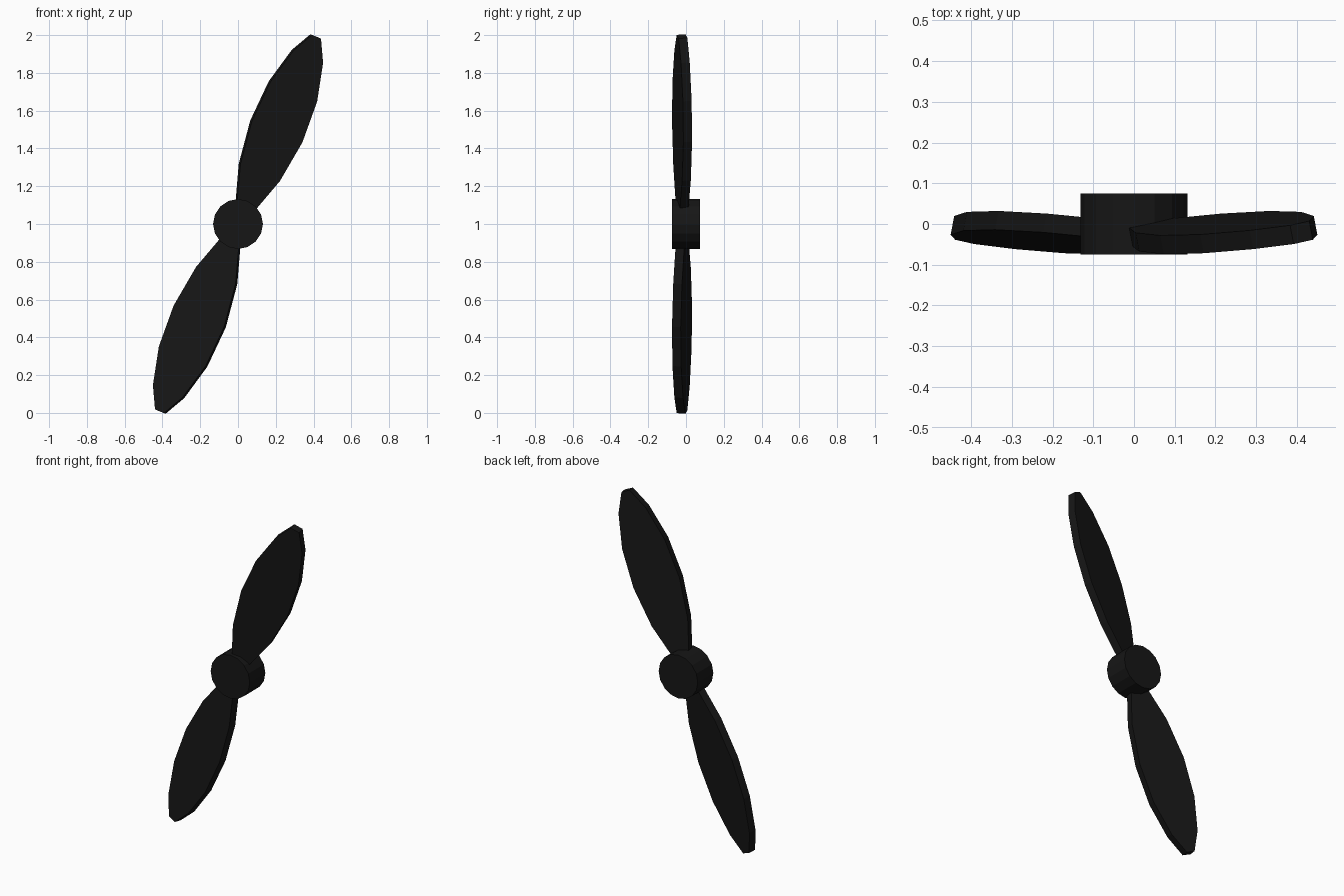
import bpy, bmesh, math
from mathutils import Matrix, Vector

if "Cube" in bpy.data.objects:
    bpy.data.objects.remove(bpy.data.objects["Cube"])

black = bpy.data.materials.new("black_paint")
black.diffuse_color = (0.008, 0.008, 0.008, 1)
black.use_nodes = True
black.node_tree.nodes["Principled BSDF"].inputs["Base Color"].default_value = black.diffuse_color


def finish(name, bm):
    bmesh.ops.recalc_face_normals(bm, faces=bm.faces)
    mesh = bpy.data.meshes.new(name)
    bm.to_mesh(mesh)
    bm.free()
    mesh.materials.append(black)
    obj = bpy.data.objects.new(name, mesh)
    bpy.context.collection.objects.link(obj)


CENTRE = Vector((0, 0, 1))

# Hub: short 16-sided drum along y
bm = bmesh.new()
bmesh.ops.create_cone(bm, cap_ends=True, segments=16, radius1=0.132,
                      radius2=0.132, depth=0.15,
                      matrix=Matrix.Translation(CENTRE) @ Matrix.Rotation(math.pi / 2, 4, 'X'))
finish("hub", bm)

# Blade outline: (distance from hub centre, half chord)
STATIONS = [(0.06, 0.038), (0.115, 0.057), (0.296, 0.116), (0.53, 0.148),
            (0.76, 0.137), (0.96, 0.087), (1.075, 0.026)]
THICK, PITCH, LEAN = 0.047, math.radians(11.7), math.radians(22.5)


def blade(name, turn):
    # Flat plate, pitched about its length, then swung around the hub
    bm = bmesh.new()
    outline = [(-c, r) for r, c in STATIONS] + [(c, r) for r, c in reversed(STATIONS)]
    face = bm.faces.new([bm.verts.new((x, -THICK / 2, z)) for x, z in outline])
    out = bmesh.ops.extrude_face_region(bm, geom=[face])
    new = [v for v in out["geom"] if isinstance(v, bmesh.types.BMVert)]
    bmesh.ops.translate(bm, verts=new, vec=(0, THICK, 0))
    place = (Matrix.Translation(CENTRE + Vector((0, -0.021, 0)))
             @ Matrix.Rotation(LEAN + turn, 4, 'Y') @ Matrix.Rotation(PITCH, 4, 'Z'))
    bm.transform(place)
    finish(name, bm)


blade("upper_blade", 0)
blade("lower_blade", math.pi)
